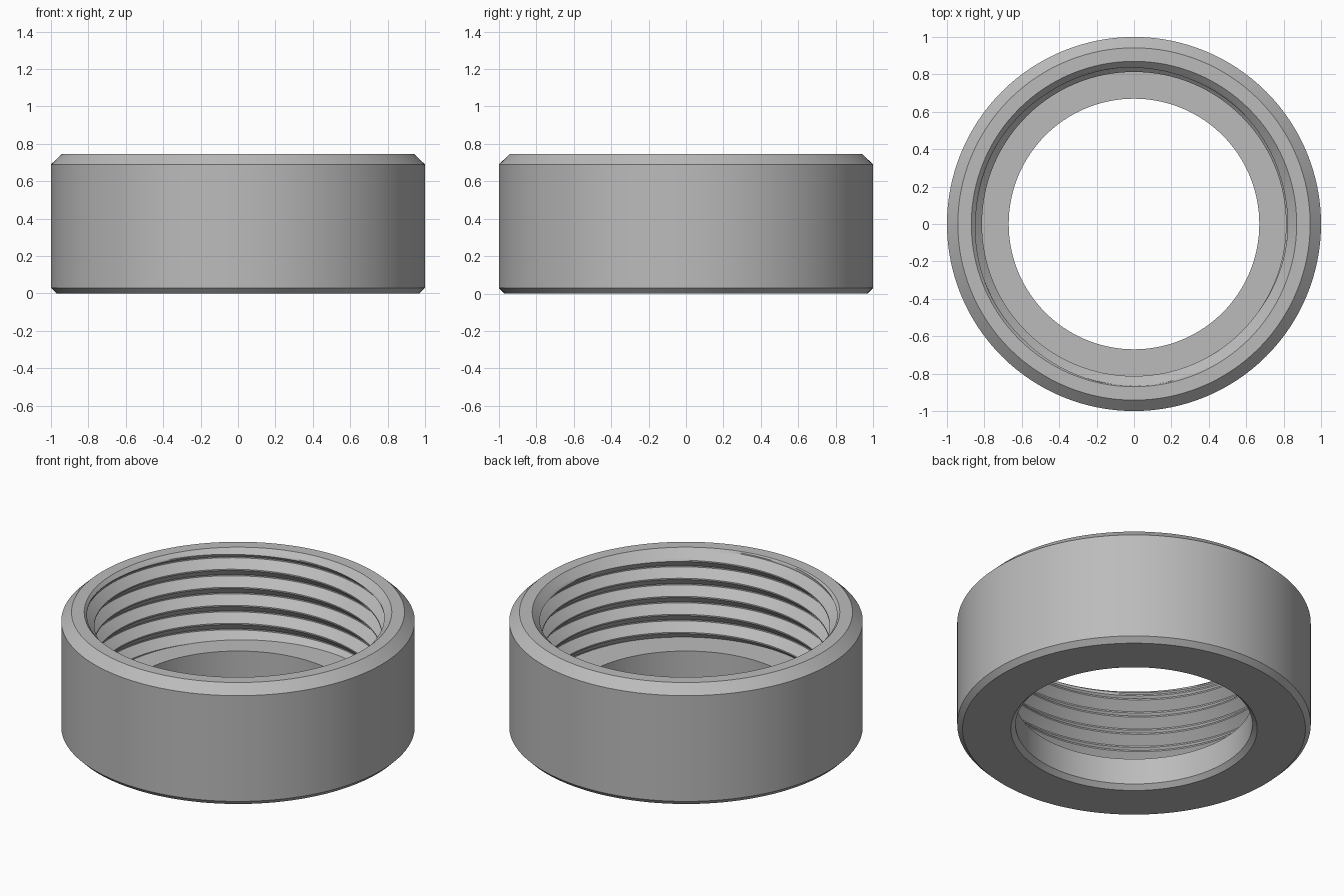
import bpy
import bmesh
from math import sin, cos, tau, ceil

cube = bpy.data.objects.get("Cube")
if cube:
    bpy.data.objects.remove(cube)

SEGMENTS = 128
TOP, LEDGE = 0.745, 0.19        # rim height and inner shelf height
RIM, BORE = 0.87, 0.67          # opening radius and lower bore radius
CREST, ROOT, PITCH = 0.813, 0.863, 0.1125
STEPS = 14                      # thread rows per turn
PHASE = 0.028                   # height of a crest at angle zero

# Outer wall, then bore, as (radius, height) pairs
OUTER = [(BORE + 0.027, 0), (0.97, 0), (1, 0.03), (1, 0.69), (0.942, TOP)]
INNER = [(BORE, LEDGE), (BORE, 0.027)]


def thread_radius(z, angle):
    """Radius of a V thread with small flats, opened by a lead-in chamfer."""
    turn = ((z - PHASE) / PITCH - angle / tau) % 1
    v = min(turn, 1 - turn) * 2
    v = min(max((v - 0.07) / 0.86, 0), 1)
    return max(CREST + (ROOT - CREST) * v, RIM - (TOP - z))


def column(angle):
    """Closed cross-section at one angle, with thread rows along the helix."""
    points = list(OUTER)
    first = ceil(TOP / PITCH + 1) * STEPS
    # row offsets place edges on the flats and split the flanks evenly
    flank = [0.035 + 0.43 * i / 6 for i in range(7)]
    offsets = flank + [1 - f for f in reversed(flank)]
    for row in range(first, -2 * STEPS, -1):
        turn, step = divmod(row, STEPS)
        z = PHASE + PITCH * (turn + offsets[step] + angle / tau)
        z = min(max(z, LEDGE), TOP)
        points.append((thread_radius(z, angle), z))
    return points + INNER


# Threaded collar
bm = bmesh.new()
columns = []
for s in range(SEGMENTS + 1):
    a = tau * s / SEGMENTS
    columns.append([bm.verts.new((r * cos(a), r * sin(a), z)) for r, z in column(a)])

for s in range(SEGMENTS):
    here, there = columns[s], columns[s + 1]
    for i in range(len(here)):
        j = (i + 1) % len(here)
        bm.faces.new((here[i], there[i], there[j], here[j]))

bmesh.ops.remove_doubles(bm, verts=bm.verts[:], dist=0.00002)
bmesh.ops.recalc_face_normals(bm, faces=bm.faces[:])

mesh = bpy.data.meshes.new("threaded_collar")
bm.to_mesh(mesh)
bm.free()
collar = bpy.data.objects.new("threaded_collar", mesh)
bpy.context.collection.objects.link(collar)

# Plain grey metal
grey = bpy.data.materials.new("plain_grey")
grey.use_nodes = True
grey.diffuse_color = (0.5, 0.5, 0.5, 1)
grey.node_tree.nodes["Principled BSDF"].inputs["Base Color"].default_value = (0.5, 0.5, 0.5, 1)
mesh.materials.append(grey)

bpy.ops.object.select_all(action='DESELECT')
collar.select_set(True)
bpy.context.view_layer.objects.active = collar
bpy.ops.object.shade_smooth_by_angle()
